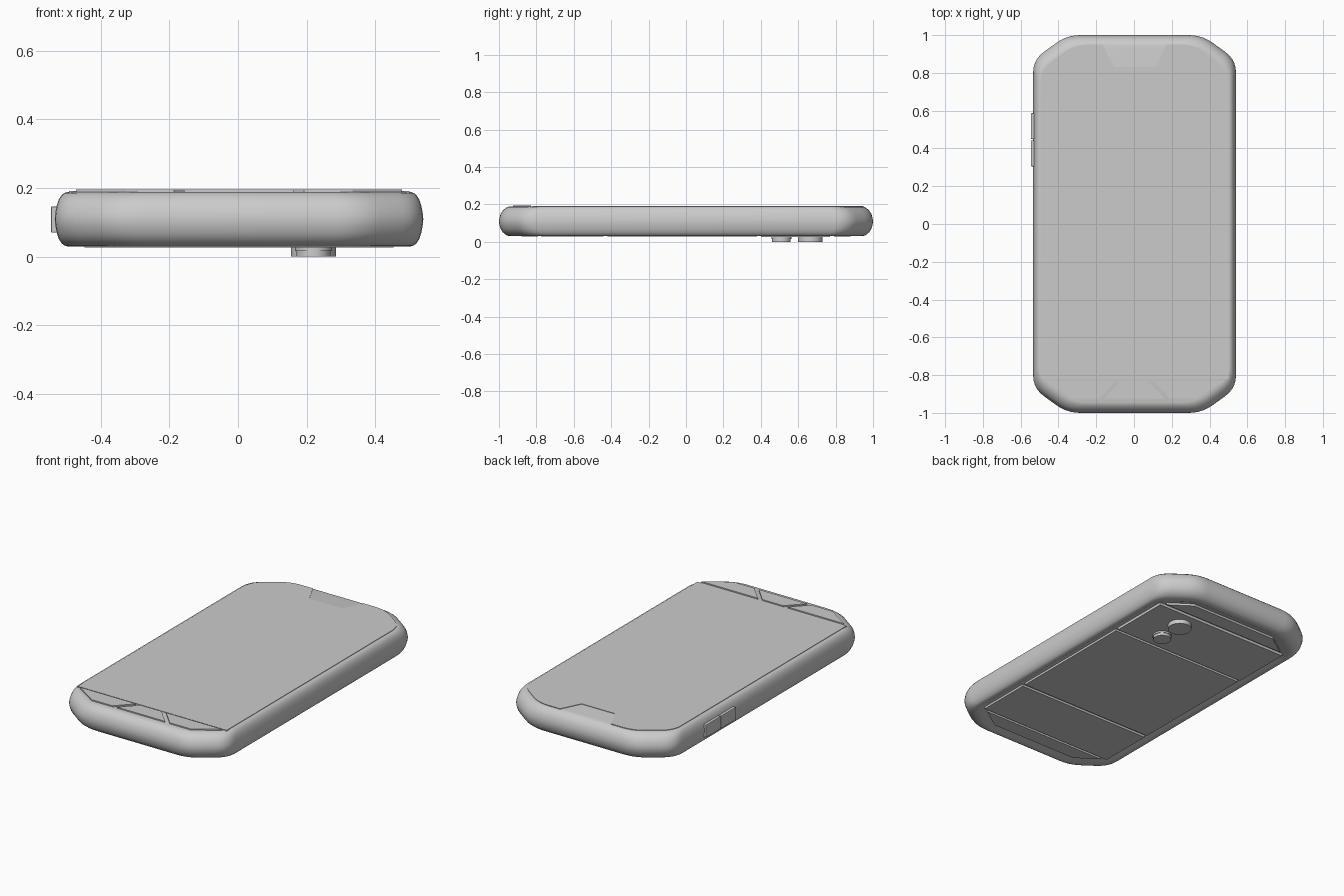
import bpy, bmesh
from mathutils import Vector

if "Cube" in bpy.data.objects:
    bpy.data.objects.remove(bpy.data.objects["Cube"])

CX = 0.003          # body centre, leaving room for the side buttons


def finish(name, bm, smooth=False, bevel=0.0):
    bmesh.ops.recalc_face_normals(bm, faces=bm.faces)
    me = bpy.data.meshes.new(name)
    bm.to_mesh(me)
    bm.free()
    ob = bpy.data.objects.new(name, me)
    bpy.context.collection.objects.link(ob)
    if bevel:
        mod = ob.modifiers.new("bevel", 'BEVEL')
        mod.width, mod.segments = bevel, 2
    if smooth:
        bpy.ops.object.select_all(action='DESELECT')
        bpy.context.view_layer.objects.active = ob
        ob.select_set(True)
        bpy.ops.object.shade_smooth_by_angle(angle=0.6)
    return ob


def octagon(hx, hy, a=0.18, b=0.13, r=0.07, n=5):
    """Chamfered rectangle whose eight corners are rounded."""
    q = [(hx, hy - b), (hx - a, hy)]
    corners = [Vector(p) for p in
               q + [(-x, y) for x, y in reversed(q)]
               + [(-x, -y) for x, y in q] + [(x, -y) for x, y in reversed(q)]]
    pts = []
    for i, p in enumerate(corners):
        s = p + (corners[i - 1] - p).normalized() * r
        e = p + (corners[(i + 1) % 8] - p).normalized() * r
        for k in range(n + 1):
            t = k / n
            pts.append(s * (1 - t) ** 2 + p * 2 * t * (1 - t) + e * t * t)
    return pts


def loft(name, sections):
    bm = bmesh.new()
    rings = [[bm.verts.new((p[0] + CX, p[1], z)) for p in octagon(hx, hy)]
             for hx, hy, z in sections]
    for lo, hi in zip(rings, rings[1:]):
        n = len(lo)
        for i in range(n):
            bm.faces.new((lo[i], lo[(i + 1) % n], hi[(i + 1) % n], hi[i]))
    bm.faces.new(rings[0])
    bm.faces.new(rings[-1])
    return finish(name, bm, smooth=True)


def plate(name, pts, z0, z1):
    bm = bmesh.new()
    f = bm.faces.new([bm.verts.new((p[0] + CX, p[1], z0)) for p in pts])
    top = bmesh.ops.extrude_face_region(bm, geom=[f])
    vs = [v for v in top['geom'] if isinstance(v, bmesh.types.BMVert)]
    bmesh.ops.translate(bm, verts=vs, vec=(0, 0, z1 - z0))
    return finish(name, bm)


def box(name, x0, x1, y0, y1, z0, z1, bevel):
    bm = bmesh.new()
    bmesh.ops.create_cube(bm, size=1)
    for v in bm.verts:
        v.co = ((x0, x1)[v.co.x > 0], (y0, y1)[v.co.y > 0], (z0, z1)[v.co.z > 0])
    return finish(name, bm, bevel=bevel)


def disc(name, x, y, r, z0, z1):
    bm = bmesh.new()
    bmesh.ops.create_cone(bm, cap_ends=True, segments=48, radius1=r, radius2=r, depth=z1 - z0)
    bmesh.ops.translate(bm, verts=bm.verts, vec=(x, y, (z0 + z1) / 2))
    return finish(name, bm, smooth=True)


# Rounded case: edge profile as (x inset, y inset, height from the middle)
edge = [(0.0, 0.0, 0.0), (0.002, 0.003, 0.02), (0.006, 0.009, 0.04), (0.012, 0.02, 0.058),
        (0.020, 0.034, 0.070), (0.027, 0.044, 0.076), (0.036, 0.055, 0.079)]
HX, HY, MID = 0.537, 1.0, 0.109
sections = [(0.465, 0.90, 0.042), (0.485, 0.925, 0.030)]
sections += [(HX - a, HY - b, MID - h) for a, b, h in reversed(edge)]
sections += [(HX - a, HY - b, MID + h) for a, b, h in edge[1:]]
loft("case", sections)

# Screen with a notch at the top and a straight lower edge
rim = octagon(0.496, 0.95)
right = [p for p in rim if p[1] > 0 and p[0] > 0]
left = [p for p in rim if p[1] > 0 and p[0] < 0]
notch = [(0.17, 0.95), (0.11, 0.83), (-0.11, 0.83), (-0.17, 0.95)]
plate("screen", [(0.496, -0.82)] + right + notch + left + [(-0.496, -0.82)], 0.18, 0.191)

# Front keys below the screen
plate("centre_key", [(-0.07, -0.83), (0.07, -0.83), (0.16, -0.925), (-0.16, -0.925)], 0.18, 0.195)
for s, side in ((-1, "left"), (1, "right")):
    plate(side + "_key", [(s * 0.475, -0.83), (s * 0.10, -0.83),
                          (s * 0.19, -0.925), (s * 0.33, -0.925)], 0.18, 0.195)

# Back panels in the recess, separated by grooves
for name, y0, y1, z in (("lower_back_panel", -0.775, -0.44, 0.029),
                        ("middle_back_panel", -0.42, 0.38, 0.029),
                        ("camera_back_panel", 0.40, 0.77, 0.026)):
    plate(name, [(-0.45, y0), (0.45, y0), (0.45, y1), (-0.45, y1)], z, 0.06)
for s, end in ((-1, "bottom"), (1, "top")):
    plate(end + "_back_panel", [(-0.42, s * 0.79), (0.42, s * 0.79),
                                (0.29, s * 0.88), (-0.29, s * 0.88)], 0.029, 0.06)

# Camera lens and flash
disc("camera_lens", 0.22, 0.665, 0.066, 0.0, 0.05)
disc("flash_base", 0.22, 0.51, 0.054, 0.016, 0.05)
disc("flash", 0.22, 0.51, 0.050, 0.0, 0.05)

# Volume buttons on the left side
for name, y0, y1 in (("volume_down", 0.305, 0.443), ("volume_up", 0.449, 0.587)):
    box(name, -0.545, -0.50, y0, y1, 0.07, 0.146, 0.003)
